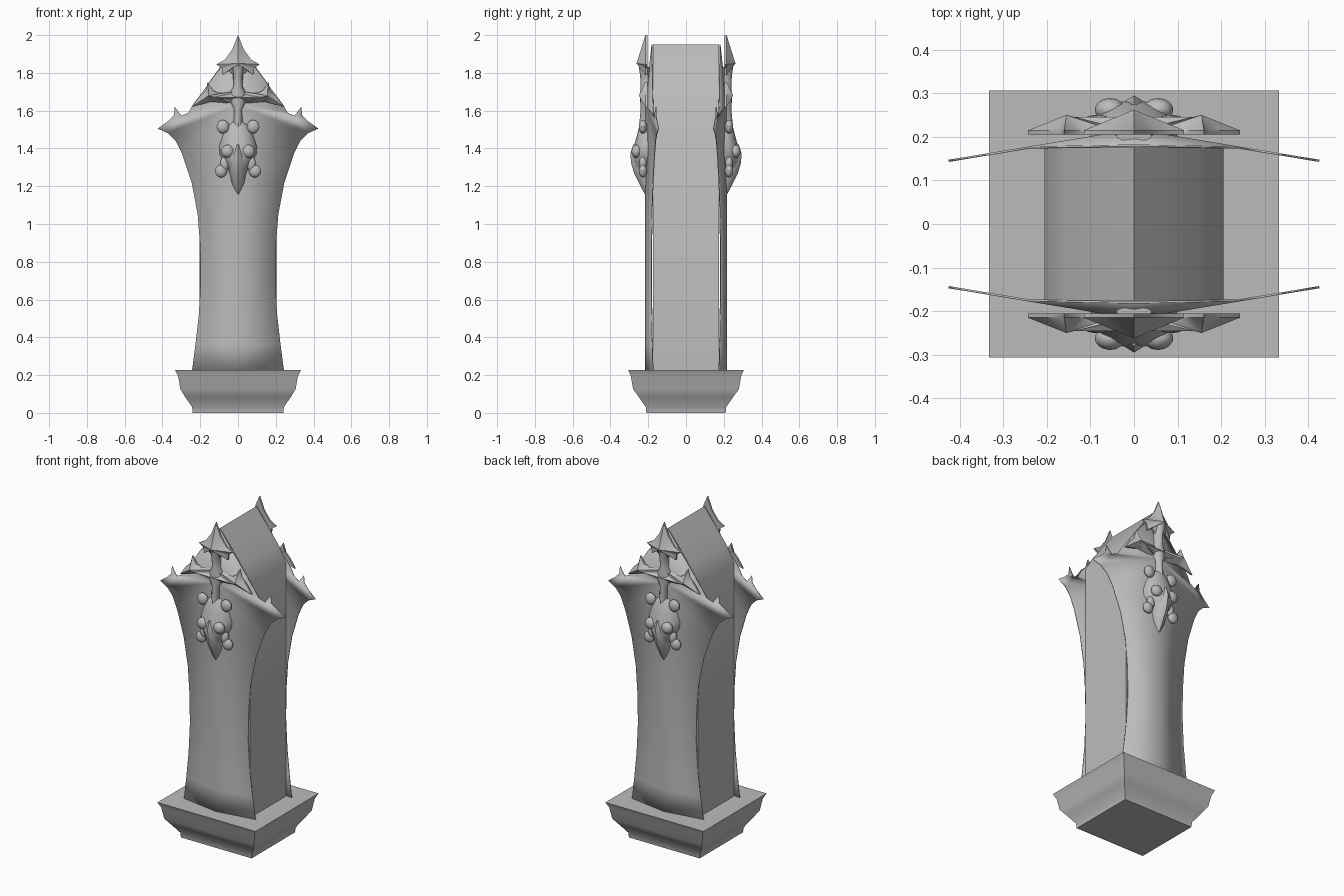
import bpy, bmesh, math
from mathutils import Matrix, Vector

old = bpy.data.objects.get("Cube")
if old:
    bpy.data.objects.remove(old, do_unlink=True)

stone = bpy.data.materials.new("grey_stone")
stone.use_nodes = True
GREY = (0.5, 0.5, 0.5, 1)
stone.diffuse_color = GREY
stone.node_tree.nodes["Principled BSDF"].inputs["Base Color"].default_value = GREY


def finish(name, bm, angle=35, solid=0):
    bmesh.ops.remove_doubles(bm, verts=bm.verts, dist=0.0005)
    bmesh.ops.recalc_face_normals(bm, faces=bm.faces)
    mesh = bpy.data.meshes.new(name)
    bm.to_mesh(mesh)
    bm.free()
    mesh.materials.append(stone)
    ob = bpy.data.objects.new(name, mesh)
    bpy.context.collection.objects.link(ob)
    bpy.ops.object.select_all(action='DESELECT')
    ob.select_set(True)
    bpy.context.view_layer.objects.active = ob
    bpy.ops.object.shade_smooth_by_angle(angle=math.radians(angle))
    if solid:
        mod = ob.modifiers.new("thickness", 'SOLIDIFY')
        mod.thickness = solid
        mod.offset = 0


def both_sides(name, build, **kw):
    """Build a part on the front and again, turned around, on the back."""
    for side, turn in (("front", 0), ("back", math.pi)):
        bm = bmesh.new()
        build(bm)
        bmesh.ops.rotate(bm, verts=bm.verts, matrix=Matrix.Rotation(turn, 3, 'Z'))
        finish(side + "_" + name, bm, **kw)


def face(bm, pts):
    bm.faces.new([bm.verts.new(p) for p in pts])


def loft(bm, rings):
    loops = [[bm.verts.new(p) for p in ring] for ring in rings]
    n = len(loops[0])
    for a, b in zip(loops, loops[1:]):
        for i in range(n):
            j = (i + 1) % n
            bm.faces.new((a[i], a[j], b[j], b[i]))
    bm.faces.new(loops[0])
    bm.faces.new(loops[-1])


def relief(bm, outline, apex, back=0.205, edge=0.215):
    """Faceted ornament: outline of (x, z) rising to one apex (x, z, depth)."""
    ax, az, ad = apex
    n = len(outline)
    for i in range(n):
        (x0, z0), (x1, z1) = outline[i], outline[(i + 1) % n]
        face(bm, [(x0, -edge, z0), (x1, -edge, z1), (ax, -ad, az)])
        face(bm, [(x0, -back, z0), (x1, -back, z1), (x1, -edge, z1), (x0, -edge, z0)])
    face(bm, [(x, -back, z) for x, z in outline])


def rounded(bm, sections, n=16, back=0.2):
    """Loft of ovals, each (z, half width, front depth)."""
    loft(bm, [[(w * math.cos(t), -back - (d - back) * math.sin(t) * (1 if math.sin(t) > 0 else 0.2), z)
               for t in (math.tau * i / n for i in range(n))] for z, w, d in sections])


def knob(bm, x, depth, z, size):
    m = Matrix.Translation((x, -depth, z)) @ Matrix.Diagonal((*size, 1))
    bmesh.ops.create_uvsphere(bm, u_segments=14, v_segments=8, radius=1, matrix=m)


# Flared plinth
bm = bmesh.new()
plinth = [(0.24, 0.21, 0), (0.243, 0.213, 0.03), (0.28, 0.25, 0.085),
          (0.305, 0.28, 0.125), (0.317, 0.292, 0.195), (0.333, 0.306, 0.227)]
loft(bm, [[(sx * x, sy * y, z) for sx, sy in ((1, 1), (-1, 1), (-1, -1), (1, -1))]
          for x, y, z in plinth])
finish("plinth", bm)

# Shaft with pitched top
bm = bmesh.new()
half = [(0.205, 0.2), (0.205, 1.66), (0.15, 1.755), (0.075, 1.858)]
section = half + [(0, 1.95)] + [(-x, z) for x, z in reversed(half)]
loft(bm, [[(x, y, z) for x, z in section] for y in (-0.175, 0.175)])
finish("shaft", bm)

# Waisted facing panel with winged shoulders and gable
waist = [(0.245, 0.21), (0.225, 0.36), (0.207, 0.52), (0.197, 0.7), (0.2, 0.88),
         (0.213, 1.05), (0.245, 1.22), (0.295, 1.37)]
wing = [(0.295, 1.37), (0.33, 1.44), (0.37, 1.48), (0.425, 1.505), (0.37, 1.545),
        (0.34, 1.575), (0.335, 1.62), (0.30, 1.573), (0.262, 1.59), (0.24, 1.63)]


def panel(bm):
    def at(x, z):
        return (x, -(0.215 - 0.165 * abs(x)), z)
    for s in (1, -1):
        for (x0, z0), (x1, z1) in zip(waist, waist[1:]):
            face(bm, [at(0, z0), at(s * x0, z0), at(s * x1, z1), at(0, z1)])
        face(bm, [at(0, 1.37)] + [at(s * x, z) for x, z in wing] + [at(0, 1.63)])
        face(bm, [at(0, 1.63), at(s * 0.24, 1.63), (0, -0.18, 1.95)])


both_sides("panel", panel, solid=0.005)

# Barbed spearhead
spear = [(0.03, 1.925), (0.07, 1.87), (0.115, 1.845), (0.085, 1.825), (0.08, 1.79),
         (0.05, 1.81), (0.02, 1.785)]


def spearhead(bm):
    outline = [(0, 2)] + spear + [(-x, z) for x, z in reversed(spear)]
    relief(bm, outline, (0, 1.85, 0.262))


both_sides("spearhead", spearhead, angle=25)

# Stem, flaring at the crossing
both_sides("stem", lambda bm: rounded(bm, [
    (1.83, 0.04, 0.25), (1.79, 0.026, 0.243), (1.73, 0.024, 0.24), (1.69, 0.045, 0.243),
    (1.65, 0.045, 0.243), (1.61, 0.024, 0.24), (1.5, 0.024, 0.25)]))

# Cross arms with hooked tips
hook = [(0.01, 1.705), (0.05, 1.69), (0.1, 1.692), (0.135, 1.71), (0.16, 1.753), (0.172, 1.705),
        (0.205, 1.675), (0.243, 1.62), (0.18, 1.637), (0.12, 1.655), (0.05, 1.65), (0.01, 1.635)]


def arms(bm):
    for s in (1, -1):
        relief(bm, [(s * x, z) for x, z in hook], (s * 0.155, 1.68, 0.25))
    loft(bm, [[(x, -0.205, 1.67 - h), (x, -d, 1.67), (x, -0.205, 1.67 + h)]
              for x, h, d in ((-0.15, 0.022, 0.245), (0, 0.035, 0.245), (0.15, 0.022, 0.245))])


both_sides("cross_arms", arms)


# Carved beast mask with brows, knobs and beak
def mask(bm):
    rounded(bm, [(1.54, 0.03, 0.235), (1.51, 0.065, 0.25), (1.46, 0.085, 0.262),
                 (1.41, 0.1, 0.277), (1.37, 0.098, 0.285), (1.33, 0.075, 0.28),
                 (1.29, 0.052, 0.27), (1.25, 0.04, 0.25)])
    for s in (1, -1):
        knob(bm, s * 0.08, 0.228, 1.515, (0.034, 0.022, 0.036))
        knob(bm, s * 0.09, 0.228, 1.28, (0.033, 0.022, 0.034))
        knob(bm, s * 0.07, 0.228, 1.32, (0.025, 0.02, 0.04))
        knob(bm, s * 0.055, 0.262, 1.385, (0.035, 0.027, 0.035))


both_sides("beast_mask", mask)
both_sides("beak", lambda bm: rounded(bm, [
    (1.42, 0.02, 0.28), (1.37, 0.04, 0.295), (1.32, 0.05, 0.29), (1.27, 0.045, 0.275),
    (1.22, 0.036, 0.25), (1.18, 0.018, 0.23), (1.15, 0.003, 0.214)], n=12))
